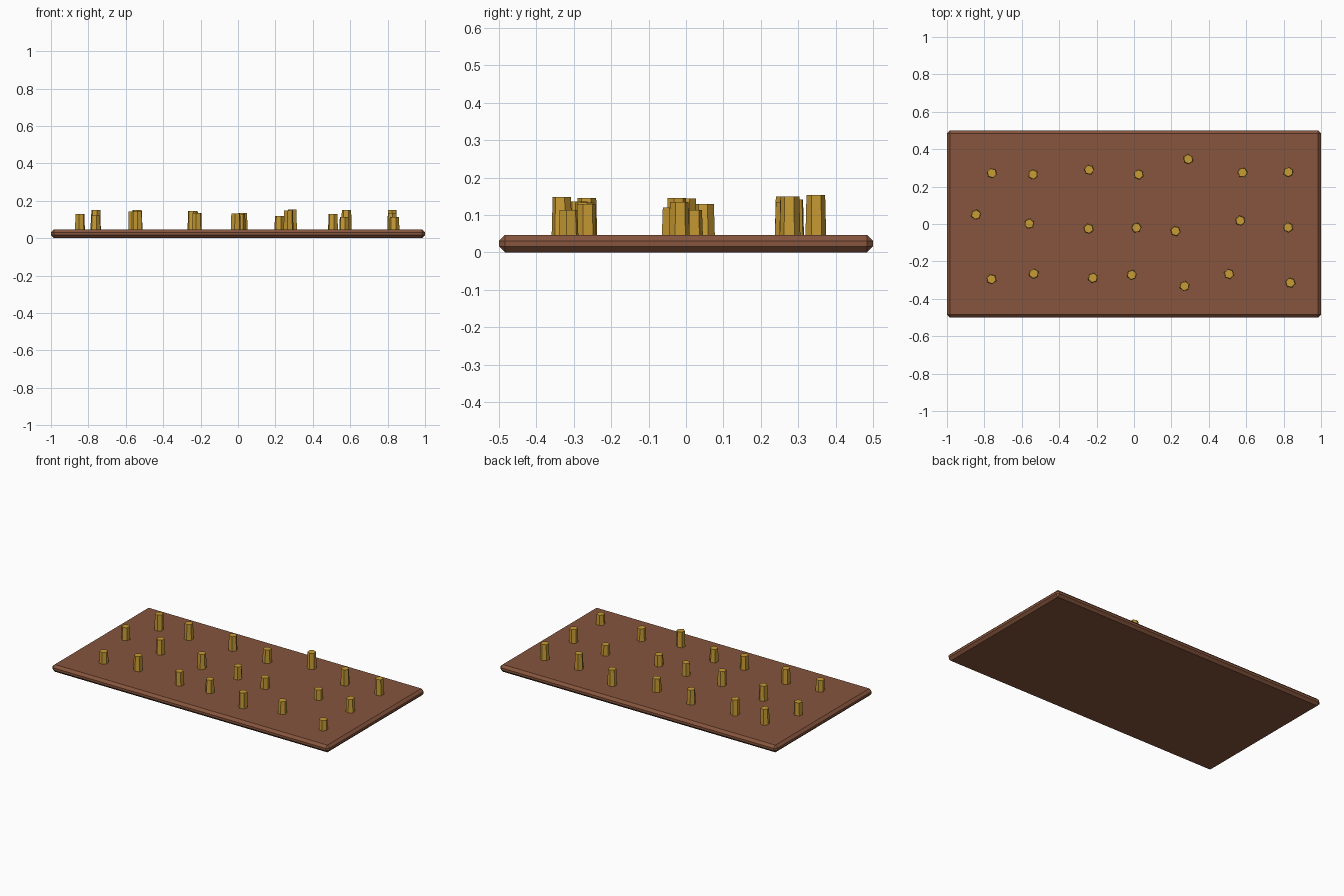
import bpy, math, random

if "Cube" in bpy.data.objects:
    bpy.data.objects.remove(bpy.data.objects["Cube"])
random.seed(4)


def material(name, rgb):
    m = bpy.data.materials.new(name)
    m.diffuse_color = (*rgb, 1)
    m.use_nodes = True
    m.node_tree.nodes["Principled BSDF"].inputs["Base Color"].default_value = m.diffuse_color
    return m


soil = material("soil brown", (0.24, 0.09, 0.047))
straw = material("straw gold", (0.58, 0.33, 0.035))

TOP, BEVEL = 0.047, 0.016

# Soil slab with chamfered edges
bpy.ops.mesh.primitive_cube_add(size=1, location=(0, 0, TOP / 2))
slab = bpy.context.object
slab.name = "soil_slab"
slab.scale = (2, 1, TOP)
bpy.ops.object.transform_apply(location=False, rotation=False, scale=True)
slab.data.materials.append(soil)
mod = slab.modifiers.new("chamfer", 'BEVEL')
mod.width = BEVEL
mod.segments = 1

# Cut stalks in three rows: x, y, top height
stalks = [
    (-.76, .272, .15), (-.54, .265, .15), (-.24, .29, .142), (.025, .265, .135),
    (.29, .347, .153), (.58, .275, .15), (.825, .278, .15),
    (-.845, .05, .13), (-.56, .002, .144), (-.243, -.025, .145), (.013, -.02, .13),
    (.222, -.038, .12), (.568, .018, .114), (.824, -.018, .135),
    (-.762, -.295, .122), (-.536, -.265, .145), (-.22, -.288, .136), (-.012, -.272, .133),
    (.27, -.332, .148), (.508, -.267, .13), (.836, -.314, .113),
]
for i, (x, y, top) in enumerate(stalks):
    base = TOP - 0.01
    bpy.ops.mesh.primitive_cone_add(
        vertices=6, radius1=0.028, radius2=0.025, depth=top - base,
        location=(x, y, (top + base) / 2),
        rotation=(0, 0, random.uniform(0, math.pi / 3)))
    stalk = bpy.context.object
    stalk.name = f"stalk_{i + 1}"
    stalk.data.materials.append(straw)
